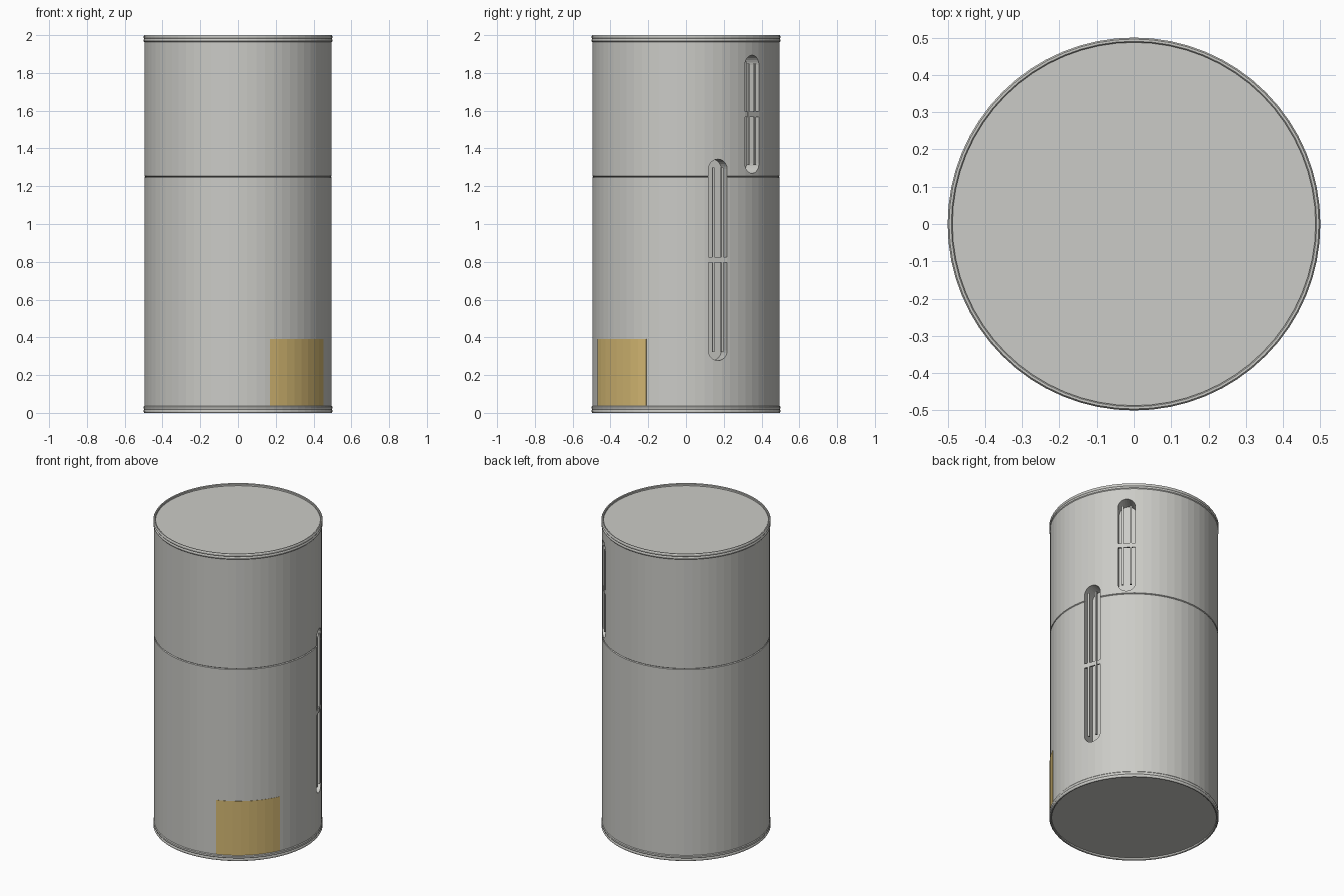
import bpy, bmesh, math
from mathutils import Matrix, Vector

if "Cube" in bpy.data.objects:
    bpy.data.objects.remove(bpy.data.objects["Cube"], do_unlink=True)

SIDES = 64
R = 0.496      # outer wall radius
WALL = 0.012


def material(name, rgb):
    m = bpy.data.materials.new(name)
    m.use_nodes = True
    m.diffuse_color = (*rgb, 1)
    m.node_tree.nodes["Principled BSDF"].inputs["Base Color"].default_value = (*rgb, 1)
    return m


GREY = material("warm_grey", (0.60, 0.60, 0.57))
YELLOW = material("muted_yellow", (0.66, 0.48, 0.17))


def make_object(name, bm, mat):
    bmesh.ops.recalc_face_normals(bm, faces=bm.faces)
    mesh = bpy.data.meshes.new(name)
    bm.to_mesh(mesh)
    bm.free()
    mesh.materials.append(mat)
    ob = bpy.data.objects.new(name, mesh)
    bpy.context.collection.objects.link(ob)
    return ob


def lathe(name, profile, mat, start=0.0, sweep=math.tau, steps=SIDES, closed=True):
    """Turn an (r, z) outline about the z axis."""
    bm = bmesh.new()
    verts = [bm.verts.new((r * math.cos(start), r * math.sin(start), z)) for r, z in profile]
    pairs = list(zip(verts, verts[1:]))
    if closed:
        pairs.append((verts[-1], verts[0]))
    edges = [bm.edges.new(p) for p in pairs]
    full = sweep == math.tau
    ends = []
    if not full:
        ends.append(bm.faces.new(verts))
    out = bmesh.ops.spin(bm, geom=verts + edges, cent=(0, 0, 0), axis=(0, 0, 1),
                         angle=sweep, steps=steps)
    if not full:
        last = [e for e in out["geom_last"] if isinstance(e, bmesh.types.BMEdge)]
        bmesh.ops.contextual_create(bm, geom=last)
    bmesh.ops.remove_doubles(bm, verts=bm.verts, dist=1e-5)
    return make_object(name, bm, mat)


def place(azimuth, z):
    """Local x points outward, local y runs along the wall."""
    return Matrix.Rotation(math.radians(azimuth), 4, "Z") @ Matrix.Translation((0, 0, z))


def box(name, frame, centre, size, mat):
    bm = bmesh.new()
    bmesh.ops.create_cube(bm, size=1, matrix=frame @ Matrix.Translation(centre)
                          @ Matrix.Diagonal((*size, 1)))
    return make_object(name, bm, mat)


def slot_cutter(frame, width, height):
    """Round-ended prism that passes through the wall."""
    rad, half, n = width / 2, (height - width) / 2, 12
    bm = bmesh.new()
    ring = []
    for side, base in ((half, 0), (-half, math.pi)):
        for i in range(n + 1):
            a = base + math.pi * i / n
            ring.append(bm.verts.new((0.4, rad * math.cos(a), side + rad * math.sin(a))))
    face = bm.faces.new(ring)
    out = bmesh.ops.extrude_face_region(bm, geom=[face])
    moved = [v for v in out["geom"] if isinstance(v, bmesh.types.BMVert)]
    bmesh.ops.translate(bm, verts=moved, vec=Vector((0.2, 0, 0)))
    bmesh.ops.transform(bm, matrix=frame, verts=bm.verts)
    return make_object("slot_cutter", bm, GREY)


# Hollow drum with closed ends and a fine seam under the upper section
SEAM = 1.25
body = lathe("drum_body", [
    (0, 0.015), (R, 0.015), (R, SEAM - 0.004), (R - 0.005, SEAM), (R, SEAM + 0.004),
    (R, 1.985), (0, 1.985), (0, 1.975), (R - WALL, 1.975), (R - WALL, 0.025), (0, 0.025),
], GREY, closed=False)

# Rolled rims at both ends
rim = [(0.487, 0.012), (0.487, 0.003), (0.490, 0), (0.496, 0), (0.500, 0.006),
       (0.500, 0.013), (0.497, 0.018), (0.500, 0.024), (0.500, 0.032), (0.495, 0.038),
       (0.490, 0.038), (0.490, 0.012)]
lathe("bottom_rim", rim, GREY)
lathe("top_rim", [(r, 2 - z) for r, z in rim], GREY)

# Open slots, each holding two upright rods joined by a crossbar
for label, azimuth, z, height in (("lower", 20, 0.81, 1.066), ("upper", 45, 1.581, 0.626)):
    frame = place(azimuth, z)
    cutter = slot_cutter(frame, 0.106, height)
    mod = body.modifiers.new("slot", "BOOLEAN")
    mod.operation = "DIFFERENCE"
    mod.solver = "EXACT"
    mod.object = cutter
    bpy.context.view_layer.objects.active = body
    bpy.ops.object.modifier_apply(modifier=mod.name)
    bpy.data.objects.remove(cutter, do_unlink=True)
    for side, y in (("front", -0.025), ("back", 0.025)):
        box(f"{label}_{side}_rod", frame, (0.489, y, 0), (0.011, 0.011, height - 0.09), GREY)
    box(f"{label}_crossbar", frame, (0.488, 0, 0), (0.009, 0.108, 0.028), GREY)

# Curved label near the foot
lathe("label_plate", [(R - 0.002, 0.038), (R + 0.002, 0.038), (R + 0.002, 0.39), (R - 0.002, 0.39)],
      YELLOW, math.radians(-70), math.radians(45), 8)
